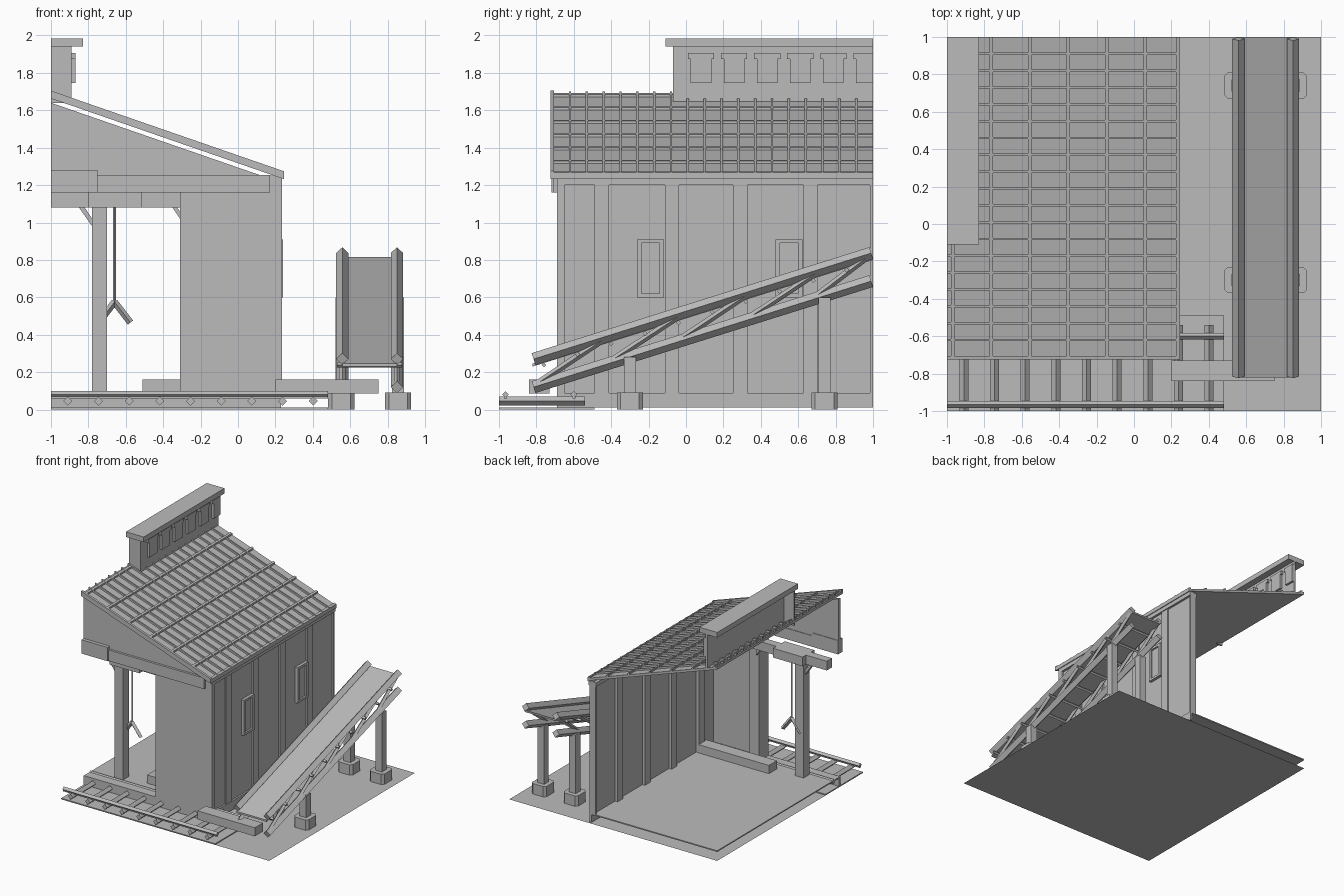
import bpy
from mathutils import Vector

cube = bpy.data.objects.get("Cube")
if cube:
    bpy.data.objects.remove(cube, do_unlink=True)

grey = bpy.data.materials.new("plain_grey")
grey.use_nodes = True
grey.diffuse_color = (0.5, 0.5, 0.5, 1)
grey.node_tree.nodes["Principled BSDF"].inputs["Base Color"].default_value = (0.5, 0.5, 0.5, 1)


def mesh(name, verts, faces):
    data = bpy.data.meshes.new(name)
    data.from_pydata([tuple(v) for v in verts], [], faces)
    data.materials.append(grey)
    obj = bpy.data.objects.new(name, data)
    bpy.context.collection.objects.link(obj)
    return obj


def loft(name, a, b):
    """Solid between two matching outlines."""
    n = len(a)
    sides = [(i, (i + 1) % n, n + (i + 1) % n, n + i) for i in range(n)]
    obj = mesh(name, a + b, sides + [tuple(range(n))[::-1], tuple(range(n, 2 * n))])
    bpy.context.view_layer.objects.active = obj
    bpy.ops.object.mode_set(mode='EDIT')
    bpy.ops.mesh.select_all(action='SELECT')
    bpy.ops.mesh.normals_make_consistent(inside=False)
    bpy.ops.object.mode_set(mode='OBJECT')
    return obj


def prism_y(name, profile, y0, y1):
    return loft(name, [(x, y0, z) for x, z in profile], [(x, y1, z) for x, z in profile])


def box(name, x0, x1, y0, y1, z0, z1):
    return prism_y(name, [(x0, z0), (x1, z0), (x1, z1), (x0, z1)], y0, y1)


def bar(name, p, q, r):
    """Square bar standing on its edge, from p to q."""
    p, q = Vector(p), Vector(q)
    d = (q - p).normalized()
    side = d.cross(Vector((0, 0, 1)))
    side = side.normalized() if side.length > 0.01 else Vector((1, 0, 0))
    up = side.cross(d)
    ring = [side * r, up * r, -side * r, -up * r]
    return loft(name, [p + v for v in ring], [q + v for v in ring])


# Ground and raised floor, open at the cut sides
mesh("ground", [(-1, -1, 0), (1, -1, 0), (1, 1, 0), (-1, 1, 0)], [(0, 1, 2, 3)])
box("track_bed", -1, 0.48, -1, -0.49, 0.001, 0.01)
box("floor", -1, 0.23, -0.69, 1, 0.078, 0.088)
box("floor_front_edge", -1, 0.23, -0.69, -0.67, 0.01, 0.08)
box("floor_side_edge", 0.21, 0.23, -0.67, 1, 0.01, 0.08)

# Track
for i in range(9):
    x = -0.91 + i * 0.164
    bar("track_tie", (x, -1, 0.045), (x, -0.54, 0.045), 0.024)
for y in (-0.965, -0.6):
    box("track_rail", -1, 0.48, y - 0.008, y + 0.008, 0.06, 0.085)
    bar("track_rail_head", (-1, y, 0.08), (0.48, y, 0.08), 0.018)

# Side wall with studs
box("side_wall", 0.19, 0.215, -0.68, 1, 0.088, 1.24)
for y in (-0.45, -0.075, 0.29, 0.665):
    box("wall_stud", 0.165, 0.228, y - 0.038, y + 0.038, 0.088, 1.235)
box("corner_post", 0.17, 0.235, -0.69, -0.65, 0.088, 1.25)
box("end_post", 0.17, 0.228, 0.985, 1, 0.088, 1.235)
box("wall_plate", 0.165, 0.235, -0.69, 1, 1.2, 1.235)

# Side windows: frame, pane and slim handle
for y in (-0.19, 0.55):
    for dy in (-0.06, 0.06):
        box("window_jamb", 0.21, 0.24, y + dy - 0.012, y + dy + 0.012, 0.6, 0.91)
    for z in (0.6, 0.89):
        box("window_rail", 0.21, 0.24, y - 0.06, y + 0.06, z, z + 0.02)
    box("window_pane", 0.21, 0.225, y - 0.06, y + 0.06, 0.6, 0.9)

# Front wall, gable and beams
box("front_wall", -0.31, 0.2, -0.69, -0.65, 0.088, 1.16)
box("front_wall_stud", -0.31, -0.22, -0.65, -0.56, 0.088, 1.16)
prism_y("gable", [(-1, 1.16), (0.17, 1.16), (0.17, 1.235), (-1, 1.64)], -0.69, -0.665)
box("gable_beam", -1, 0.17, -0.71, -0.66, 1.16, 1.255)
box("gable_beam_end", -1, -0.75, -0.72, -0.66, 1.16, 1.28)
box("lintel", -1, -0.25, -0.575, -0.505, 1.08, 1.16)
box("post_cap", -0.8, -0.515, -0.62, -0.46, 1.08, 1.16)
box("porch_post", -0.78, -0.7, -0.58, -0.5, 0.088, 1.08)
prism_y("post_brace", [(-0.85, 1.08), (-0.82, 1.08), (-0.78, 1.02), (-0.78, 0.98)], -0.56, -0.52)
prism_y("wall_brace", [(-0.35, 1.08), (-0.31, 1.02), (-0.31, 1.06), (-0.325, 1.08)], -0.56, -0.52)
box("inner_sill", -0.51, 0.17, -0.52, -0.41, 0.088, 0.16)

# Hanging hook
bar("hook_rope", (-0.66, -0.51, 0.57), (-0.66, -0.51, 1.08), 0.008)
for s in (-1, 1):
    bar("hook_arm", (-0.66, -0.51, 0.575), (-0.66 + s * 0.085, -0.51, 0.465), 0.018)


# Roof slab with raised tile ribs
def roof_z(x):
    return 1.685 - 0.346 * (x + 1)


def slope(name, x0, x1, y0, y1, low, high):
    prism_y(name, [(x0, roof_z(x0) + low), (x1, roof_z(x1) + low),
                   (x1, roof_z(x1) + high), (x0, roof_z(x0) + high)], y0, y1)


slope("roof", -1, 0.245, -0.71, 1, -0.022, 0)
slope("roof_verge", -1, 0.245, -0.725, -0.705, -0.022, 0.02)
for i in range(1, 19):
    y = -0.71 + i * 0.09
    slope("roof_batten", -1, 0.245, y - 0.006, y + 0.006, -0.001, 0.016)
for i in range(6):
    x = -0.97 + i * 0.206
    slope("roof_course", x - 0.009, x + 0.009, -0.71, 1, -0.001, 0.014)
slope("roof_eave", 0.225, 0.245, -0.71, 1, -0.022, 0.012)

# Ridge vent with cap and slatted openings
box("vent_side", -0.905, -0.89, -0.07, 1, 1.64, 1.94)
box("vent_front", -1, -0.89, -0.07, -0.055, 1.64, 1.94)
box("vent_cap", -1, -0.83, -0.11, 1, 1.94, 1.985)
for i in range(6):
    y = 0.08 + i * 0.177
    box("vent_shutter", -0.89, -0.87, y - 0.055, min(y + 0.055, 1), 1.745, 1.875)
    box("vent_shutter_top", -0.89, -0.87, y - 0.07, min(y + 0.07, 1), 1.875, 1.905)

# Loading chute
RISE = 0.313


def chute_z(y, base):
    return base + RISE * (y + 0.82)


for x in (0.558, 0.85):
    for base in (0.12, 0.27):
        bar("chute_rail", (x, -0.815, base), (x, 0.99, chute_z(0.99, base)), 0.033)
    for y0, y1 in ((-0.8, -0.43), (-0.4, -0.02), (-0.03, 0.34), (0.34, 0.71), (0.69, 0.98)):
        bar("chute_brace", (x, y0, chute_z(y0, 0.13)), (x, y1, chute_z(y1, 0.26)), 0.017)
    # Legs on chamfered footings
    for y, top in ((-0.3, 0.28), (0.74, 0.6)):
        cx = x + (-0.006 if x < 0.7 else 0.006)
        box("chute_leg", cx - 0.032, cx + 0.032, y - 0.032, y + 0.032, 0.08, top)
        r, c = 0.07, 0.05
        ring = [(r, c), (c, r), (-c, r), (-r, c), (-r, -c), (-c, -r), (c, -r), (r, -c)]
        loft("chute_footing", [(cx + a, y + b, 0.0) for a, b in ring],
             [(cx + a, y + b, 0.09) for a, b in ring])

deck = [(-0.82, 0.245), (1, 0.815), (1, 0.8), (-0.82, 0.23)]
loft("chute_deck", [(0.56, y, z) for y, z in deck], [(0.85, y, z) for y, z in deck])
for i in range(10):
    y = -0.76 + i * 0.18
    bar("chute_crossbar", (0.53, y, chute_z(y, 0.22)), (0.878, y, chute_z(y, 0.22)), 0.013)
box("chute_sill", 0.2, 0.75, -0.84, -0.73, 0.085, 0.16)
